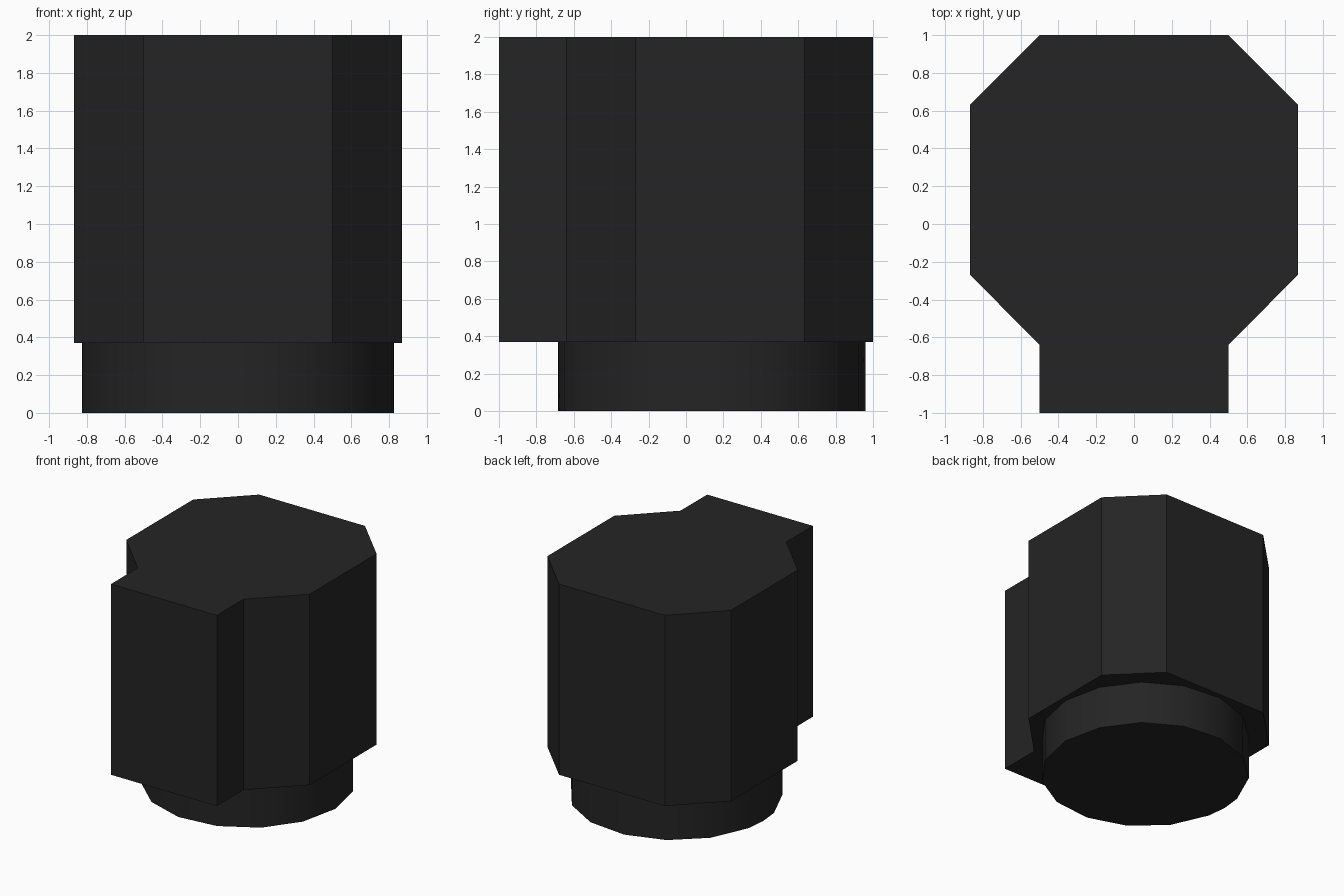
import bpy
import bmesh
from math import cos, sin, radians

cube = bpy.data.objects.get("Cube")
if cube:
    bpy.data.objects.remove(cube, do_unlink=True)

# Single dark material
black = bpy.data.materials.new("soft black")
black.use_nodes = True
colour = (0.018, 0.018, 0.018, 1)
black.diffuse_color = colour
black.node_tree.nodes["Principled BSDF"].inputs["Base Color"].default_value = colour


def prism(name, outline, bottom, top):
    """Extrude a closed outline in x, y from bottom to top."""
    bm = bmesh.new()
    face = bm.faces.new([bm.verts.new((x, y, bottom)) for x, y in outline])
    result = bmesh.ops.extrude_face_region(bm, geom=[face], use_keep_orig=True)
    raised = [v for v in result["geom"] if isinstance(v, bmesh.types.BMVert)]
    bmesh.ops.translate(bm, verts=raised, vec=(0, 0, top - bottom))
    bmesh.ops.recalc_face_normals(bm, faces=bm.faces)
    mesh = bpy.data.meshes.new(name)
    bm.to_mesh(mesh)
    bm.free()
    mesh.materials.append(black)
    obj = bpy.data.objects.new(name, mesh)
    bpy.context.collection.objects.link(obj)
    return obj


# Key body: octagon with a square tab at the front, mirrored in x
half = [(0.5, -1), (0.5, -0.64), (0.867, -0.27), (0.867, 0.633), (0.5, 1)]
prism("keyed_body", half + [(-x, y) for x, y in reversed(half)], 0.37, 2)

# Round foot: fifteen even steps plus one extra point on the right-hand side
radius, centre_y = 0.826, 0.137
angles = sorted([24 * i for i in range(15)] + [180])
ring = [(radius * cos(radians(a)), centre_y + radius * sin(radians(a))) for a in angles]
foot = prism("round_foot", ring, 0, 0.37)

bpy.ops.object.select_all(action="DESELECT")
foot.select_set(True)
bpy.context.view_layer.objects.active = foot
bpy.ops.object.shade_smooth_by_angle(angle=radians(35))
